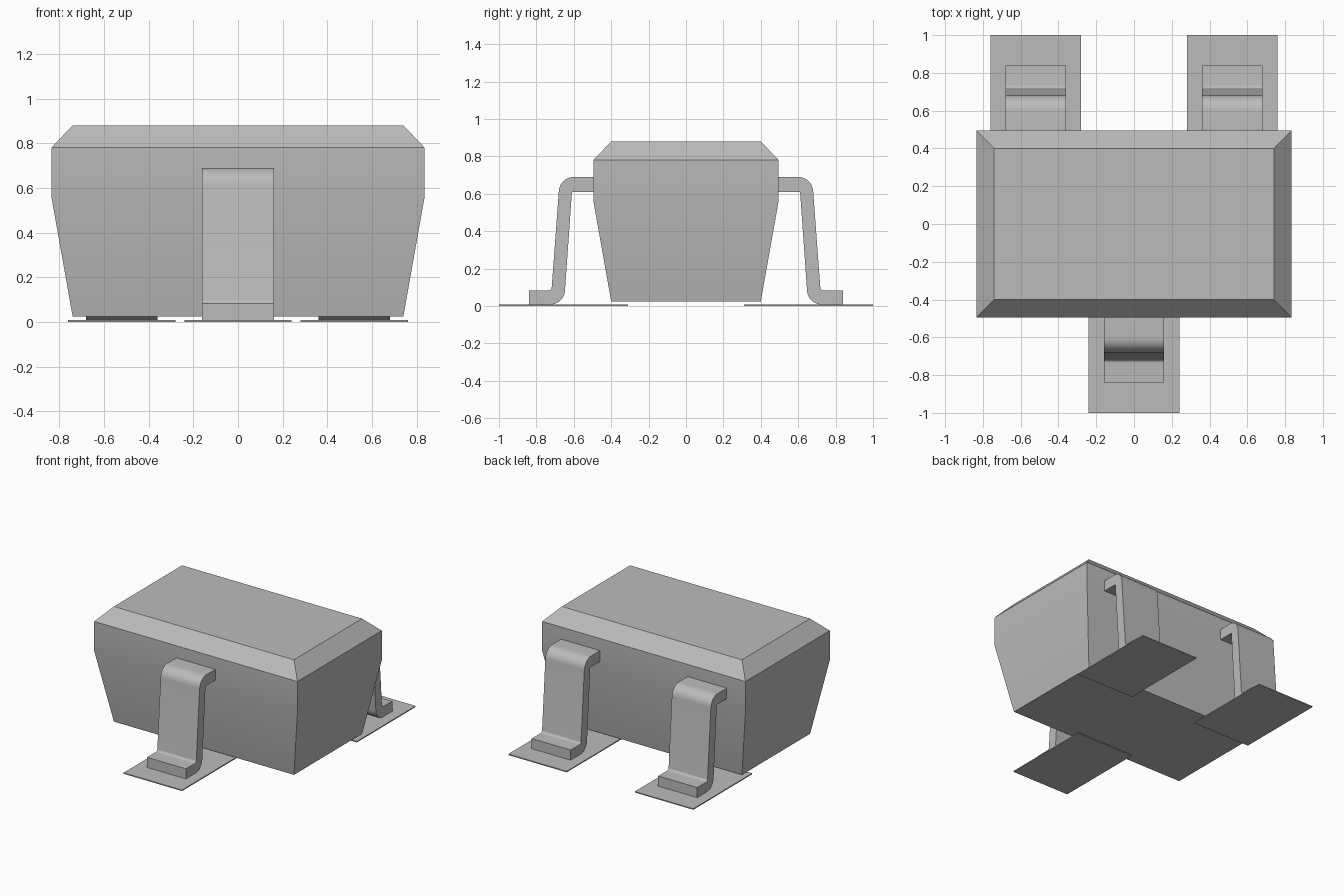
import bpy, bmesh
from math import cos, sin, radians
from mathutils import Vector

cube = bpy.data.objects.get("Cube")
if cube:
    bpy.data.objects.remove(cube, do_unlink=True)

grey = bpy.data.materials.new("neutral grey")
grey.use_nodes = True
grey.diffuse_color = (0.5, 0.5, 0.5, 1)
grey.node_tree.nodes["Principled BSDF"].inputs["Base Color"].default_value = (0.5, 0.5, 0.5, 1)


def loft(name, rings):
    """Skin matching closed rings of points and cap both ends."""
    bm = bmesh.new()
    loops = [[bm.verts.new(p) for p in ring] for ring in rings]
    for a, b in zip(loops, loops[1:]):
        for i in range(len(a)):
            j = (i + 1) % len(a)
            bm.faces.new((a[i], a[j], b[j], b[i]))
    bm.faces.new(loops[0][::-1])
    bm.faces.new(loops[-1])
    bmesh.ops.recalc_face_normals(bm, faces=bm.faces)
    mesh = bpy.data.meshes.new(name)
    bm.to_mesh(mesh)
    bm.free()
    mesh.materials.append(grey)
    obj = bpy.data.objects.new(name, mesh)
    bpy.context.collection.objects.link(obj)
    bpy.ops.object.select_all(action='DESELECT')
    obj.select_set(True)
    bpy.context.view_layer.objects.active = obj
    bpy.ops.object.shade_smooth_by_angle(angle=radians(30))
    return obj


def rect(x0, x1, y0, y1, z):
    return [Vector(p) for p in ((x0, y0, z), (x1, y0, z), (x1, y1, z), (x0, y1, z))]


def arc(cy, cz, radius, start, end, steps=8):
    angles = [radians(start + (end - start) * i / steps) for i in range(steps + 1)]
    return [(cy + radius * cos(a), cz + radius * sin(a)) for a in angles]


# Moulded body: tapered base, upright band, chamfered top
levels = [(0.74, 0.4, 0.025), (0.835, 0.495, 0.56), (0.835, 0.495, 0.78), (0.74, 0.4, 0.88)]
loft("body", [rect(-x, x, -y, y, z) for x, y, z in levels])

# Bent lead outline, running outward from the body and down to the foot
profile = [(0.45, 0.69)]
profile += arc(0.6, 0.61, 0.08, 90, 4)
profile += arc(0.735, 0.1, 0.017, 184, 270, 5)
profile += [(0.84, 0.083), (0.84, 0.008)]
profile += arc(0.725, 0.086, 0.078, 270, 184)
profile += [(0.61, 0.61), (0.45, 0.61)]

# One lead and pad in front, two behind
for label, x, side in (("front", 0, -1), ("back_left", 0.52, 1), ("back_right", -0.52, 1)):
    loft(label + "_lead", [[(x + dx, side * y, z) for y, z in profile] for dx in (-0.16, 0.16)])
    near, far = sorted((side * 0.31, side))
    loft(label + "_pad", [rect(x - 0.24, x + 0.24, near, far, z) for z in (0, 0.008)])
